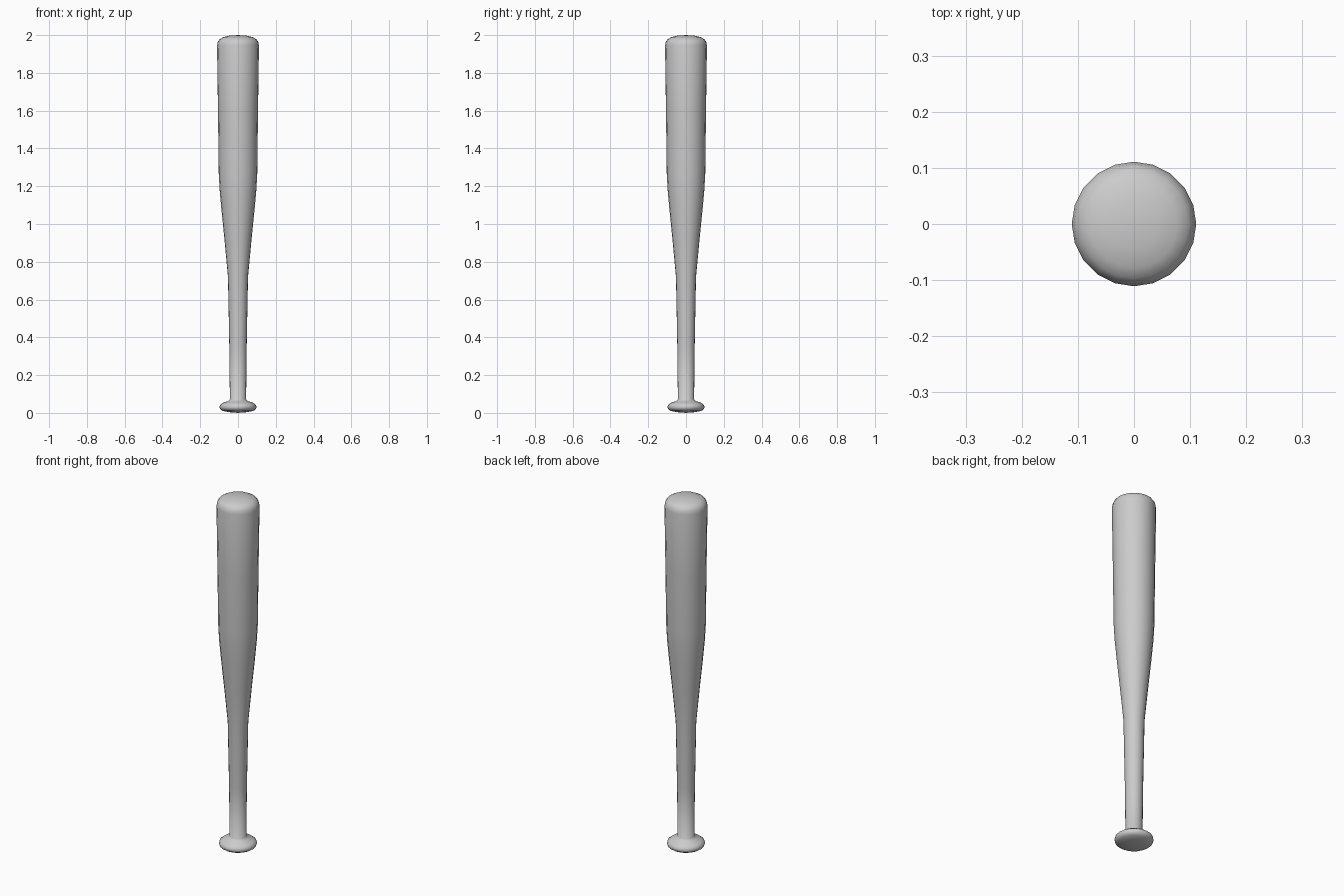
import bpy, bmesh, math

if "Cube" in bpy.data.objects:
    bpy.data.objects.remove(bpy.data.objects["Cube"])

SIDES = 20

# Bat outline from knob base to barrel tip: (radius, height)
profile = [
    (0.0, 0.0), (0.05, 0.004), (0.082, 0.011), (0.095, 0.02), (0.098, 0.03),
    (0.095, 0.042), (0.08, 0.053), (0.052, 0.063), (0.043, 0.072),
    (0.046, 0.35), (0.053, 0.72), (0.071, 0.91), (0.087, 1.07), (0.097, 1.18),
    (0.102, 1.27), (0.106, 1.6), (0.111, 1.945),
    (0.107, 1.965), (0.097, 1.979), (0.078, 1.989), (0.045, 1.997), (0.0, 2.0),
]

# Spin the outline around the vertical axis
bm = bmesh.new()
verts = [bm.verts.new((r, 0, z)) for r, z in profile]
edges = [bm.edges.new(pair) for pair in zip(verts, verts[1:])]
bmesh.ops.spin(bm, geom=verts + edges, cent=(0, 0, 0), axis=(0, 0, 1),
               angle=math.tau, steps=SIDES, use_merge=True)
bmesh.ops.remove_doubles(bm, verts=bm.verts, dist=0.0005)
bmesh.ops.recalc_face_normals(bm, faces=bm.faces)

mesh = bpy.data.meshes.new("baseball_bat")
bm.to_mesh(mesh)
bm.free()
bat = bpy.data.objects.new("baseball_bat", mesh)
bpy.context.collection.objects.link(bat)

# Smooth shading
bpy.context.view_layer.objects.active = bat
bat.select_set(True)
bpy.ops.object.shade_smooth_by_angle(angle=math.radians(50))
